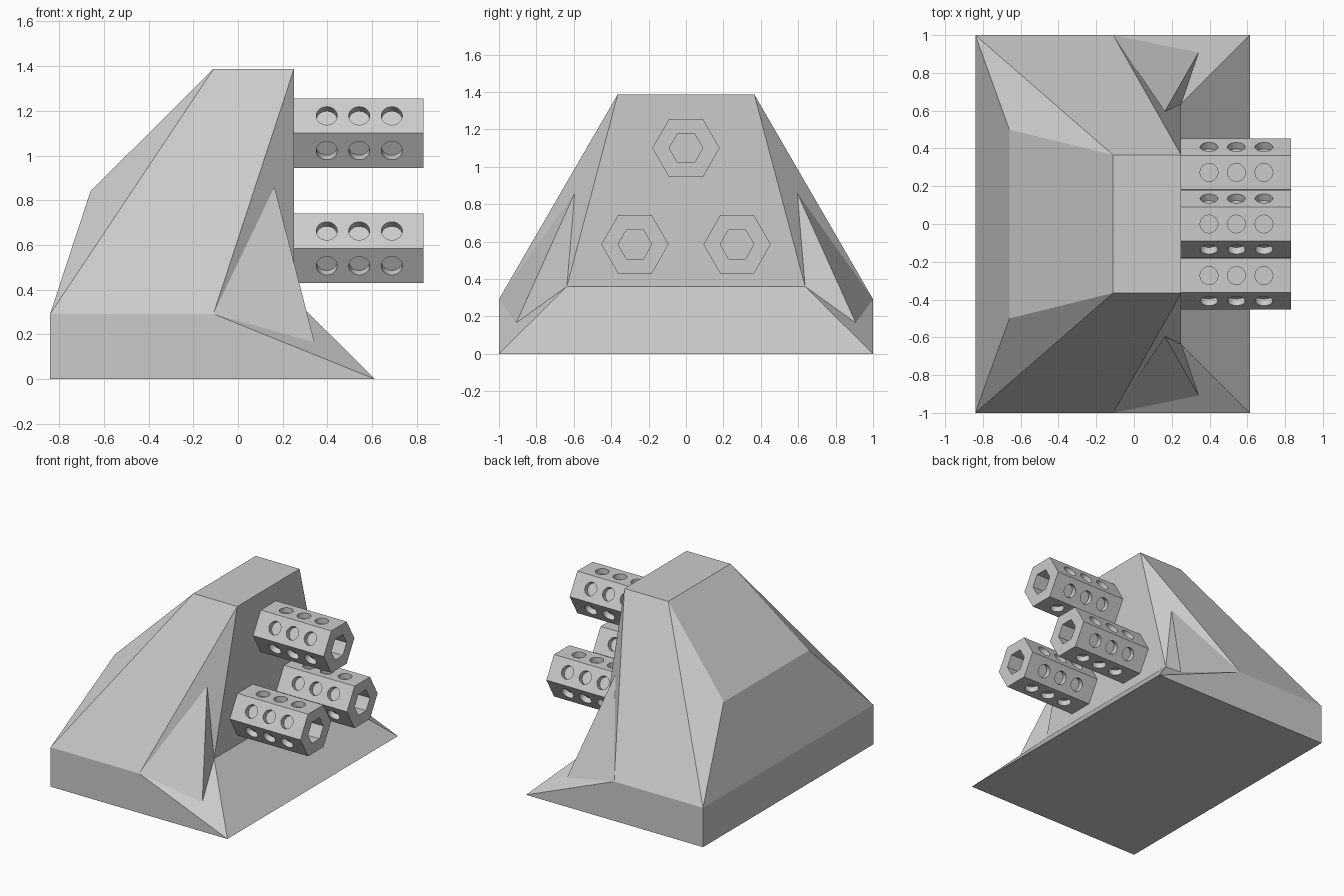
import bpy, bmesh
from math import cos, sin, pi
from mathutils import Matrix

if "Cube" in bpy.data.objects:
    bpy.data.objects.remove(bpy.data.objects["Cube"])


def add_object(name, mesh):
    obj = bpy.data.objects.new(name, mesh)
    bpy.context.scene.collection.objects.link(obj)
    return obj


def bm_object(name, bm):
    bmesh.ops.recalc_face_normals(bm, faces=bm.faces)
    mesh = bpy.data.meshes.new(name)
    bm.to_mesh(mesh)
    bm.free()
    return add_object(name, mesh)


def poly_object(name, points, faces):
    bm = bmesh.new()
    vs = [bm.verts.new(p) for p in points]
    for f in faces:
        bm.faces.new([vs[i] for i in f])
    return bm_object(name, bm)


# Faceted body: one side's points, mirrored across y
side = [(-.84, -1, 0), (.613, -1, 0), (-.84, -1, .292), (-.11, -1, .292),
        (-.66, -.5, .84), (-.11, -.365, 1.387), (.25, -.365, 1.387), (.25, -.637, .36)]
n = len(side)
points = side + [(x, -y, z) for x, y, z in side]
side_faces = [(0, 1, 3, 2), (2, 3, 6, 5), (2, 5, 4), (3, 7, 6), (3, 1, 7)]
faces = side_faces + [tuple(i + n for i in reversed(f)) for f in side_faces]
# strips joining both sides: bottom, back, upper back, top, front, skirt
loop = [0, 2, 4, 5, 6, 7, 1]
for a, b in zip(loop, loop[1:] + loop[:1]):
    faces.append((a, b, b + n, a + n))
poly_object("body", points, faces)

# Triangular fins filling the side creases
for s, label in ((1, "front"), (-1, "back")):
    fin = [(-.11, -1, .292), (.163, -.595, .86), (.342, -.908, .165), (.25, -.637, .36)]
    poly_object(label + "_fin", [(x, y * s, z) for x, y, z in fin],
                [(0, 1, 2), (1, 2, 3), (0, 1, 3), (0, 2, 3)])

# Hollow hexagonal barrel along x
X0, X1, R_OUT, R_IN = .25, .83, .18, .09
bm = bmesh.new()
rings = [[bm.verts.new((x, r * cos(k * pi / 3), r * sin(k * pi / 3))) for k in range(6)]
         for x, r in ((X0, R_OUT), (X1, R_OUT), (X1, R_IN), (X0, R_IN))]
for i in range(4):
    a, b = rings[i], rings[(i + 1) % 4]
    for k in range(6):
        j = (k + 1) % 6
        bm.faces.new((a[k], a[j], b[j], b[k]))
barrel = bm_object("barrel", bm)

# Round pockets: three on each of the six sides
bm = bmesh.new()
for k in range(6):
    for x in (.397, .542, .688):
        m = (Matrix.Translation((x, 0, 0)) @ Matrix.Rotation(k * pi / 3, 4, 'X')
             @ Matrix.Translation((0, 0, R_OUT * cos(pi / 6) - .005)))
        bmesh.ops.create_cone(bm, cap_ends=True, segments=32, radius1=.047,
                              radius2=.047, depth=.07, matrix=m)
cutter = bm_object("pocket_cutter", bm)
cutter.hide_render = True
mod = barrel.modifiers.new("pockets", 'BOOLEAN')
mod.operation = 'DIFFERENCE'
mod.solver = 'EXACT'
mod.object = cutter
dg = bpy.context.evaluated_depsgraph_get()
cut_mesh = bpy.data.meshes.new_from_object(barrel.evaluated_get(dg))
bpy.data.objects.remove(barrel)
bpy.data.objects.remove(cutter)

# Three barrels on the face plate
for name, y, z in (("top_barrel", 0, 1.1), ("front_barrel", -.273, .585),
                   ("back_barrel", .273, .585)):
    add_object(name, cut_mesh).location = (0, y, z)
